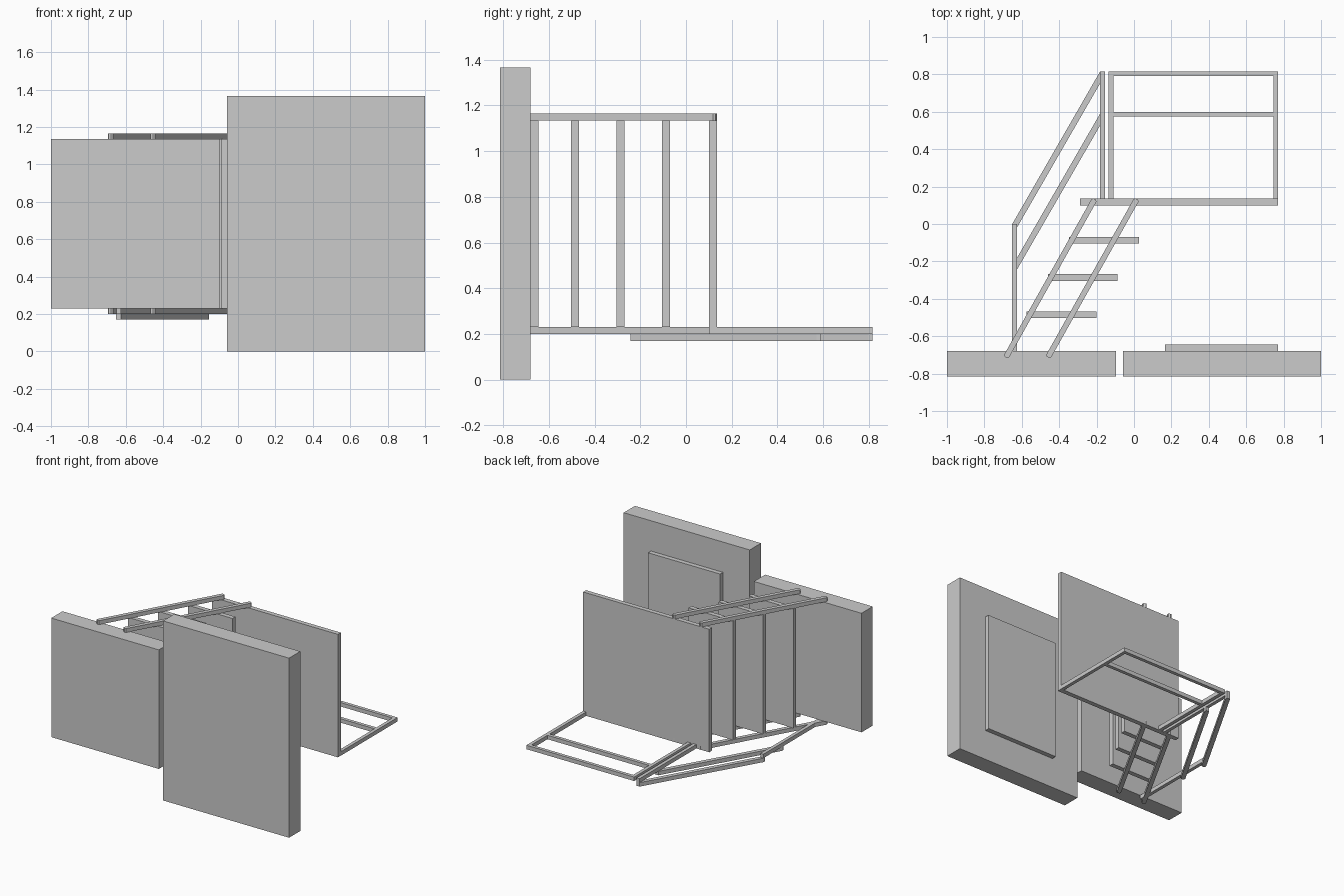
import bpy
import bmesh
from math import hypot

cube = bpy.data.objects.get("Cube")
if cube:
    bpy.data.objects.remove(cube, do_unlink=True)

grey = bpy.data.materials.new("plain grey")
grey.use_nodes = True
grey.diffuse_color = (0.6, 0.6, 0.6, 1)
grey.node_tree.nodes["Principled BSDF"].inputs["Base Color"].default_value = (0.6, 0.6, 0.6, 1)


def prism(name, outline, z0, z1):
    """Extrude a flat outline in x, y from z0 to z1."""
    bm = bmesh.new()
    base = bm.faces.new([bm.verts.new((x, y, z0)) for x, y in outline])
    top = bmesh.ops.extrude_face_region(bm, geom=[base])["geom"]
    verts = [g for g in top if isinstance(g, bmesh.types.BMVert)]
    bmesh.ops.translate(bm, verts=verts, vec=(0, 0, z1 - z0))
    bmesh.ops.recalc_face_normals(bm, faces=bm.faces)
    mesh = bpy.data.meshes.new(name)
    bm.to_mesh(mesh)
    bm.free()
    mesh.materials.append(grey)
    obj = bpy.data.objects.new(name, mesh)
    bpy.context.collection.objects.link(obj)
    return obj


def box(name, x0, x1, y0, y1, z0, z1):
    return prism(name, [(x0, y0), (x1, y0), (x1, y1), (x0, y1)], z0, z1)


def chamfered_bar(name, start, end, width, z0, z1):
    """Slanted bar with its four end corners cut off."""
    dx, dy = end[0] - start[0], end[1] - start[1]
    length = hypot(dx, dy)
    ux, uy = dx / length, dy / length
    h, c = width / 2, width / 4
    local = [(0, -h + c), (c, -h), (length - c, -h), (length, -h + c),
             (length, h - c), (length - c, h), (c, h), (0, h - c)]
    outline = [(start[0] + a * ux - b * uy, start[1] + a * uy + b * ux) for a, b in local]
    return prism(name, outline, z0, z1)


LOW, INNER, OUTER = 0.2, 0.23, 1.135   # rail plane, tread start, tread end
BAR = 0.03

# Ground slabs and the raised pad
box("large_ground_slab", -0.06, 1.0, -0.815, -0.68, 0, 1.365)
box("small_ground_slab", -1.0, -0.095, -0.815, -0.68, INNER, OUTER)
box("ground_pad", 0.165, 0.77, -0.68, -0.645, INNER, OUTER)

# Landing and treads
box("landing", -0.29, 0.77, 0.1, 0.135, LOW, OUTER)
for i in range(3):
    x, y = -0.16 - 0.114 * i, -0.087 - 0.199 * i
    box(f"tread_{i + 1}", x - 0.187, x + 0.187, y - 0.0175, y + 0.0175, INNER, OUTER)

# Two stringers on each side of the stairs
for side, z in (("lower", LOW), ("upper", OUTER)):
    for place, x in (("outer", -0.685), ("inner", -0.46)):
        chamfered_bar(f"{side}_{place}_stringer", (x, -0.713), (x + 0.475, 0.133),
                      BAR, z, z + BAR)

# Landing guard rail
for name, x in (("near", -0.135), ("far", 0.745)):
    box(f"landing_{name}_post", x, x + 0.026, 0.135, 0.79, LOW, INNER)
box("landing_top_rail", -0.135, 0.771, 0.79, 0.816, LOW, INNER)
box("landing_middle_rail", -0.109, 0.745, 0.574, 0.6, LOW, INNER)

# Stair guard rail
box("stair_bottom_post", -0.651, -0.625, -0.68, 0.0, LOW, INNER)
box("stair_top_post", -0.181, -0.155, 0.135, 0.816, LOW, INNER)
for name, drop in (("top", 0), ("middle", 0.225)):
    outline = [(-0.651, 0), (-0.181, 0.816), (-0.155, 0.816),
               (-0.155, 0.797), (-0.625, -0.018), (-0.651, -0.018)]
    prism(f"stair_{name}_rail", [(x, y - drop) for x, y in outline], LOW - BAR, LOW)
